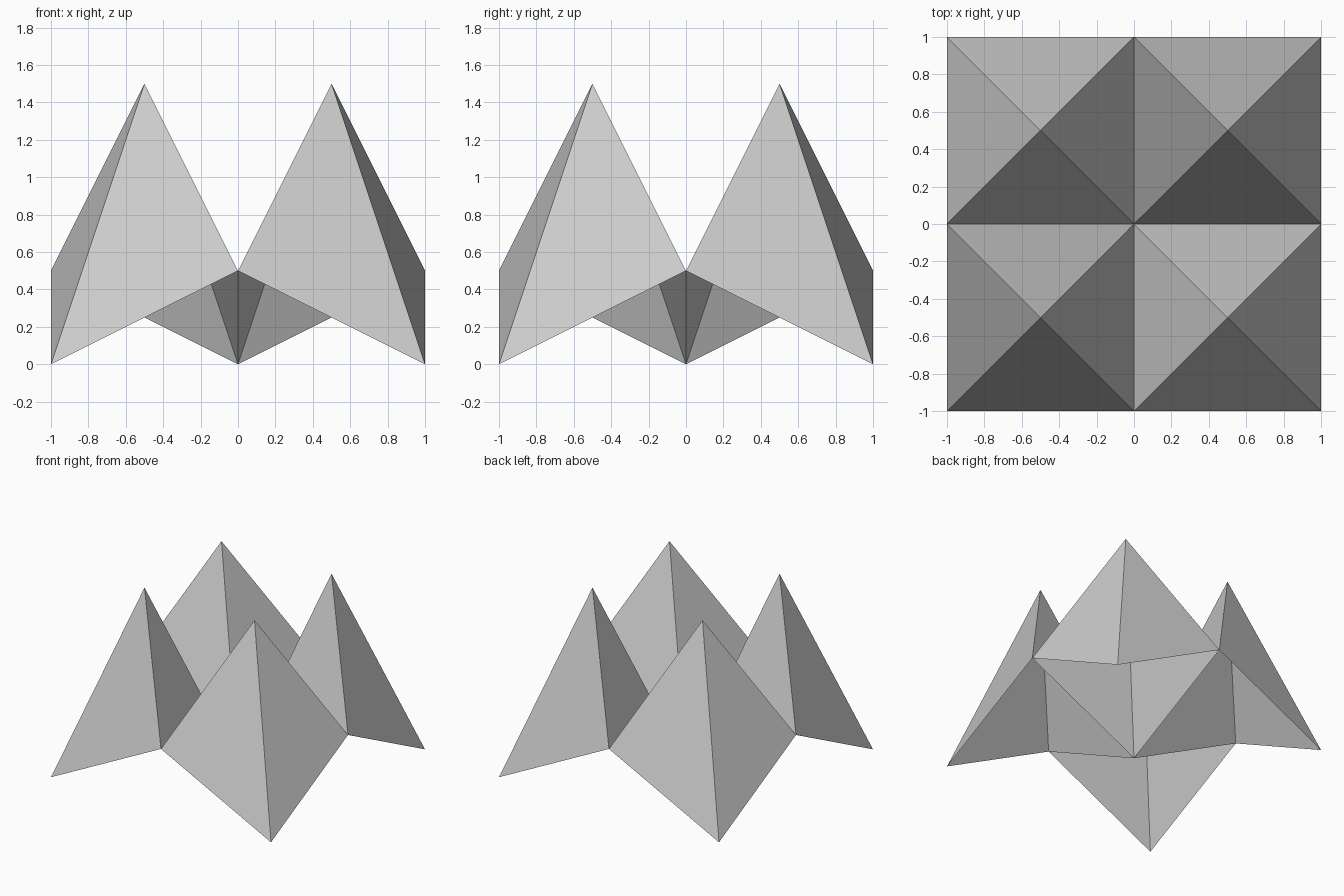
import bpy
import bmesh

if "Cube" in bpy.data.objects:
    bpy.data.objects.remove(bpy.data.objects["Cube"])

# Open folded sheet: a 2 x 2 grid of cells, each raised to a peak
bm = bmesh.new()
bmesh.ops.create_grid(bm, x_segments=2, y_segments=2, size=1.0)

# Edge midpoints lift to 0.5; corners and centre stay on the ground
for v in bm.verts:
    if (round(v.co.x) + round(v.co.y)) % 2:
        v.co.z = 0.5

# Poke every cell into four triangles meeting at its apex
peaks = bmesh.ops.poke(bm, faces=bm.faces[:])["verts"]
for v in peaks:
    v.co = (0.5 if v.co.x > 0 else -0.5, 0.5 if v.co.y > 0 else -0.5, 1.5)

bmesh.ops.recalc_face_normals(bm, faces=bm.faces[:])
bm.normal_update()
if sum(f.normal.z for f in bm.faces) < 0:
    bmesh.ops.reverse_faces(bm, faces=bm.faces[:])

mesh = bpy.data.meshes.new("folded_peaks")
bm.to_mesh(mesh)
bm.free()
bpy.context.collection.objects.link(bpy.data.objects.new("folded_peaks", mesh))
